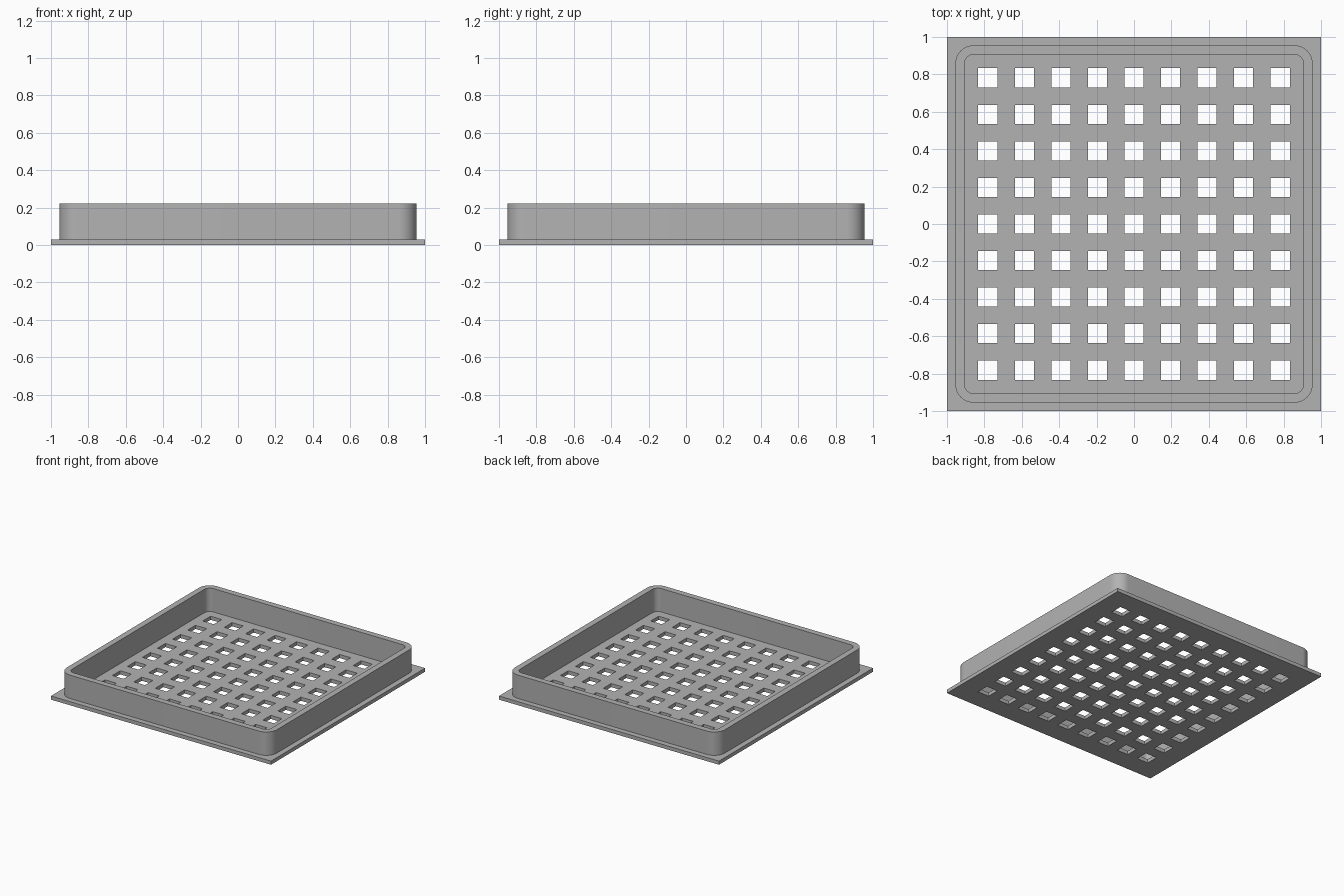
import bpy
import bmesh
from math import cos, sin, pi, radians

PLATE_TOP = 0.03
WALL_TOP = 0.222
HOLES = 9
PITCH = 0.1955
HOLE = 0.102

cube = bpy.data.objects.get("Cube")
if cube:
    bpy.data.objects.remove(cube, do_unlink=True)

grey = bpy.data.materials.new("plain grey")
grey.use_nodes = True
colour = (0.45, 0.45, 0.45, 1)
grey.diffuse_color = colour
grey.node_tree.nodes["Principled BSDF"].inputs["Base Color"].default_value = colour


def add_object(name, bm):
    bmesh.ops.recalc_face_normals(bm, faces=bm.faces)
    mesh = bpy.data.meshes.new(name)
    bm.to_mesh(mesh)
    bm.free()
    mesh.materials.append(grey)
    obj = bpy.data.objects.new(name, mesh)
    bpy.context.collection.objects.link(obj)
    return obj


# Base plate: a grid of cells with every hole cell left out, then thickened
cuts = [-1]
for i in range(HOLES):
    centre = (i - (HOLES - 1) / 2) * PITCH
    cuts += [centre - HOLE / 2, centre + HOLE / 2]
cuts.append(1)

bm = bmesh.new()
grid = [[bm.verts.new((x, y, 0)) for y in cuts] for x in cuts]
for i in range(len(cuts) - 1):
    for j in range(len(cuts) - 1):
        if i % 2 and j % 2:
            continue
        bm.faces.new((grid[i][j], grid[i + 1][j], grid[i + 1][j + 1], grid[i][j + 1]))
extruded = bmesh.ops.extrude_face_region(bm, geom=bm.faces[:])["geom"]
top = [v for v in extruded if isinstance(v, bmesh.types.BMVert)]
bmesh.ops.translate(bm, verts=top, vec=(0, 0, PLATE_TOP))
add_object("perforated_base_plate", bm)


# Rim wall: outer and inner rounded squares joined into a ring
def rounded_square(bm, half, radius, z, steps=12):
    ring = []
    for corner, (sx, sy) in enumerate([(1, 1), (-1, 1), (-1, -1), (1, -1)]):
        for s in range(steps + 1):
            a = (corner + s / steps) * pi / 2
            ring.append(bm.verts.new((sx * (half - radius) + radius * cos(a),
                                      sy * (half - radius) + radius * sin(a), z)))
    return ring


bm = bmesh.new()
rings = [rounded_square(bm, half, radius, z) for half, radius, z in
         [(0.955, 0.097, PLATE_TOP), (0.955, 0.097, WALL_TOP),
          (0.906, 0.048, WALL_TOP), (0.906, 0.048, PLATE_TOP)]]
count = len(rings[0])
for lower, upper in zip(rings, rings[1:] + rings[:1]):
    for i in range(count):
        j = (i + 1) % count
        bm.faces.new((lower[i], lower[j], upper[j], upper[i]))
wall = add_object("rim_wall", bm)

bpy.ops.object.select_all(action='DESELECT')
wall.select_set(True)
bpy.context.view_layer.objects.active = wall
bpy.ops.object.shade_smooth_by_angle(angle=radians(30))
